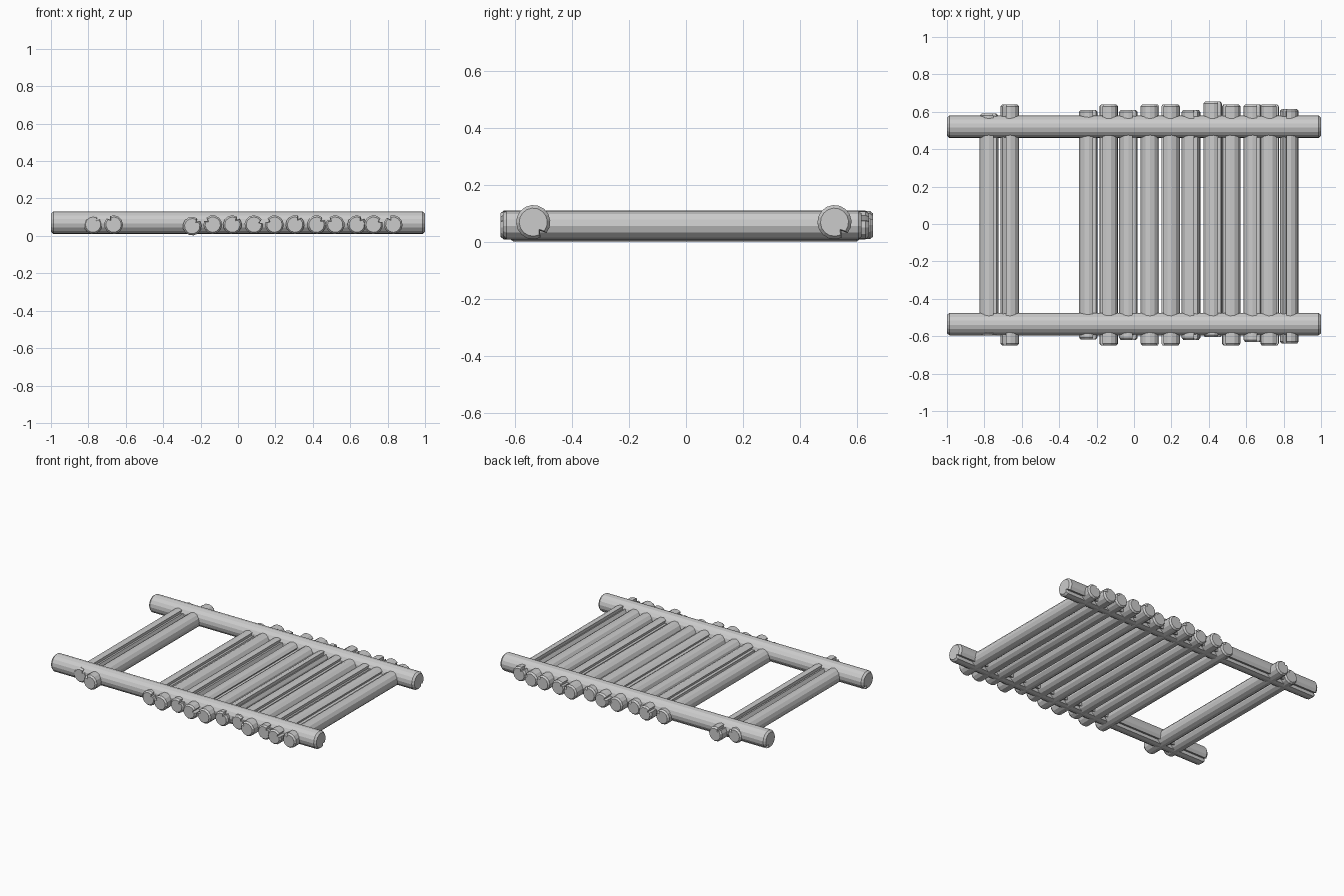
import bpy, bmesh, math
from mathutils import Vector

if "Cube" in bpy.data.objects:
    bpy.data.objects.remove(bpy.data.objects["Cube"])


def log(name, start, end, radius, notch_deg, side, up, sides=14, width=13, depth=0.36):
    """Faceted log with a V-shaped crack along its length and chamfered ends."""
    start, end, side, up = map(Vector, (start, end, side, up))
    axis = (end - start).normalized()
    n = math.radians(notch_deg)
    w = math.radians(width)
    # cross-section: crack lips, crack bottom, then the round remainder
    profile = [(n, 1 - depth)]
    for i in range(sides):
        profile.append((n + w + (2 * math.pi - 2 * w) * i / (sides - 1), 1.0))
    cham = radius * 0.22
    rings = ((start, 0.82), (start + axis * cham, 1.0),
             (end - axis * cham, 1.0), (end, 0.82))
    bm = bmesh.new()
    loops = []
    for centre, scale in rings:
        loops.append([bm.verts.new(centre + (side * math.cos(a) + up * math.sin(a)) * radius * r * scale)
                      for a, r in profile])
    count = len(profile)
    for a, b in zip(loops, loops[1:]):
        for i in range(count):
            j = (i + 1) % count
            bm.faces.new((a[i], a[j], b[j], b[i]))
    bm.faces.new(loops[0])
    bm.faces.new(loops[-1])
    bmesh.ops.recalc_face_normals(bm, faces=bm.faces[:])
    mesh = bpy.data.meshes.new(name)
    bm.to_mesh(mesh)
    bm.free()
    obj = bpy.data.objects.new(name, mesh)
    bpy.context.collection.objects.link(obj)
    return obj


# two long side rails
for name, y in (("front_rail", -0.535), ("back_rail", 0.52)):
    log(name, (-1, y, 0.07), (1, y, 0.07), 0.06, -52, (0, 1, 0), (0, 0, 1), sides=16)

# cross logs: x, front end, back end, crack direction in degrees
slats = [
    (-0.775, -0.597, 0.59, 50), (-0.665, -0.65, 0.64, 125),
    (-0.245, -0.617, 0.61, 45), (-0.135, -0.65, 0.64, 145),
    (-0.03, -0.62, 0.61, 50), (0.085, -0.65, 0.64, 20),
    (0.195, -0.65, 0.64, 150), (0.305, -0.62, 0.61, 60),
    (0.42, -0.605, 0.655, 40), (0.52, -0.65, 0.64, 140),
    (0.635, -0.63, 0.64, 50), (0.725, -0.65, 0.64, 30),
    (0.83, -0.64, 0.615, 120),
]
for i, (x, y0, y1, crack) in enumerate(slats):
    z = 0.052 if i == 2 else 0.06
    log(f"cross_log_{i + 1}", (x, y0, z), (x, y1, z), 0.05, crack,
        (1, 0, 0), (0, 0, 1), sides=13)
